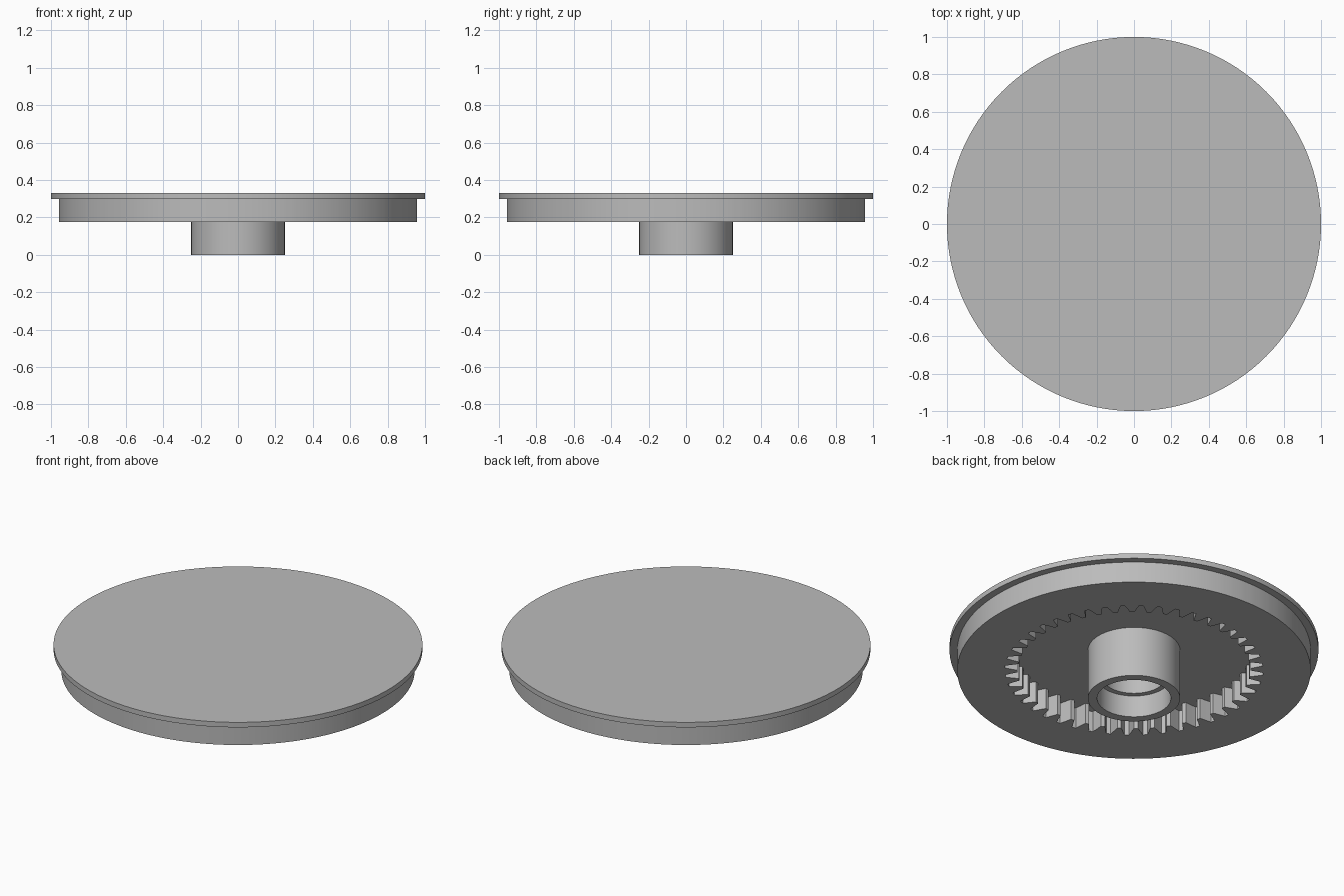
import bpy, bmesh, math

cube = bpy.data.objects.get("Cube")
if cube:
    bpy.data.objects.remove(cube)

TEETH = 44
SEGMENTS = TEETH * 8
FLOOR = 0.30       # underside of the flange and depth of the gear pocket
RIM_BOTTOM = 0.175
PHASE = math.radians(135)

grey = bpy.data.materials.new("plain_grey")
grey.use_nodes = True
colour = (0.5, 0.5, 0.5, 1)
grey.diffuse_color = colour
grey.node_tree.nodes["Principled BSDF"].inputs["Base Color"].default_value = colour


def finish(name, bm):
    bmesh.ops.recalc_face_normals(bm, faces=bm.faces)
    mesh = bpy.data.meshes.new(name)
    bm.to_mesh(mesh)
    bm.free()
    mesh.materials.append(grey)
    obj = bpy.data.objects.new(name, mesh)
    bpy.context.collection.objects.link(obj)
    bpy.ops.object.select_all(action='DESELECT')
    obj.select_set(True)
    bpy.context.view_layer.objects.active = obj
    bpy.ops.object.shade_smooth_by_angle(angle=math.radians(25))
    return obj


def add_loop(bm, polar, z):
    return [bm.verts.new((r * math.cos(a), r * math.sin(a), z)) for r, a in polar]


def bridge(bm, first, second):
    n = len(first)
    for i in range(n):
        j = (i + 1) % n
        bm.faces.new((first[i], first[j], second[j], second[i]))


def circle(radius, count):
    return [(radius, PHASE + math.tau * i / count) for i in range(count)]


# Top flange: a thin solid disc
bm = bmesh.new()
low = add_loop(bm, circle(1.0, 128), FLOOR)
high = add_loop(bm, circle(1.0, 128), 0.33)
bridge(bm, low, high)
bm.faces.new(low)
bm.faces.new(high)
finish("top_flange", bm)

# Ring gear: round outside, teeth inside; one groove profile repeats per pitch
half_groove = [(0.631, 0.38), (0.645, 0.32), (0.668, 0.24), (0.70, 0.12)]
groove = [(r, -t) for r, t in half_groove] + [(r, t) for r, t in reversed(half_groove)]
pitch = math.tau / TEETH
inner = [(r, PHASE + (k + t) * pitch) for k in range(TEETH) for r, t in groove]
outer = [(0.958, a) for r, a in inner]

bm = bmesh.new()
loops = [add_loop(bm, shape, z) for shape, z in
         ((inner, FLOOR), (inner, RIM_BOTTOM), (outer, RIM_BOTTOM), (outer, FLOOR))]
for a, b in zip(loops, loops[1:]):
    bridge(bm, a, b)
finish("ring_gear", bm)

# Hub: a tube with a stepped bore, turned from its profile
hub_profile = [(0.25, FLOOR), (0.25, 0), (0.20, 0), (0.20, 0.13), (0.17, 0.13), (0.17, FLOOR)]
bm = bmesh.new()
loops = [add_loop(bm, circle(r, 96), z) for r, z in hub_profile]
for a, b in zip(loops, loops[1:]):
    bridge(bm, a, b)
finish("hub", bm)
